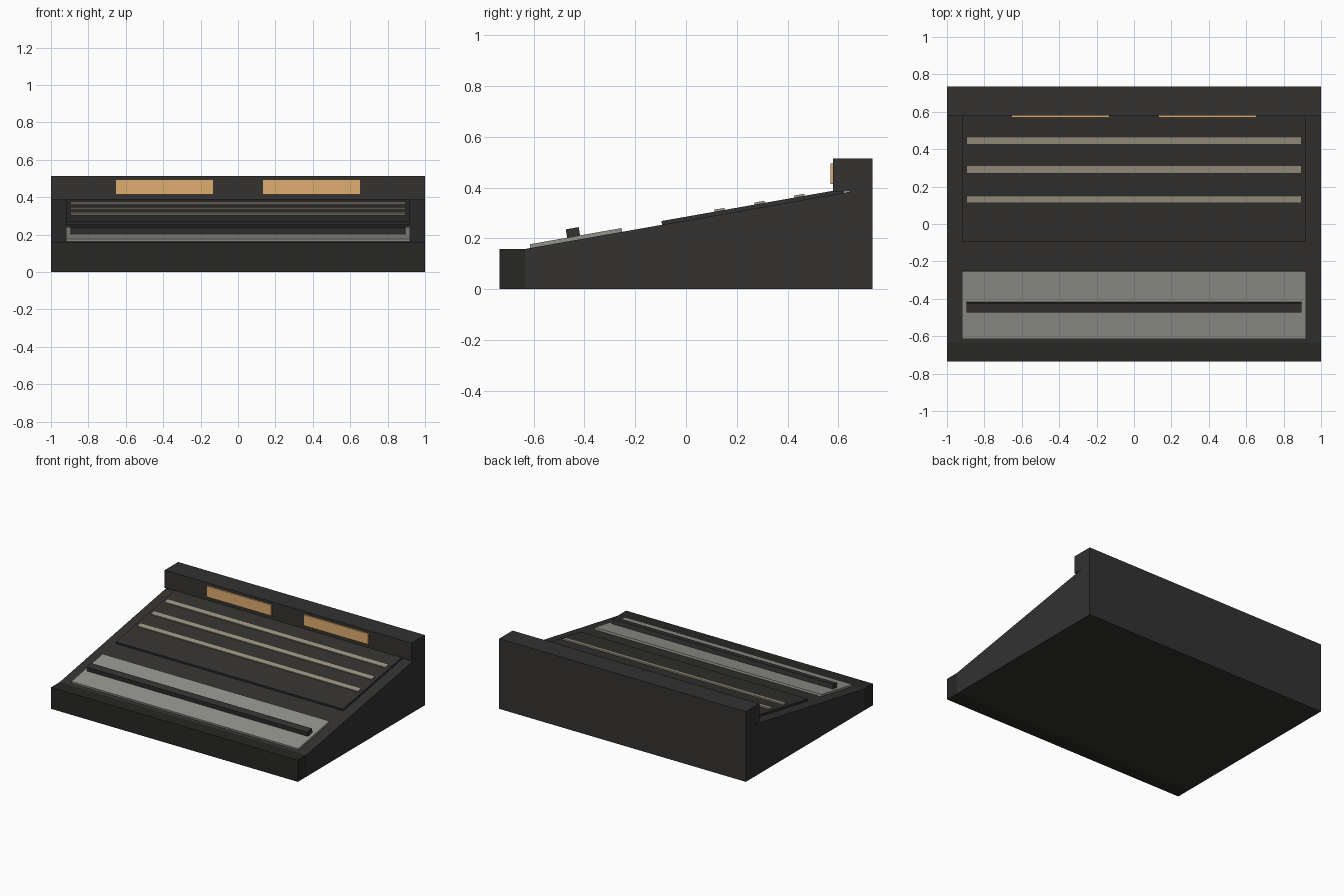
import bpy, bmesh, math
from mathutils import Matrix, Vector

if "Cube" in bpy.data.objects:
    bpy.data.objects.remove(bpy.data.objects["Cube"])

SLOPE = math.radians(10)
Y0, Z0 = -0.635, 0.158          # lower edge of the sloping deck


def material(name, rgb):
    m = bpy.data.materials.new(name)
    m.diffuse_color = (*rgb, 1)
    m.use_nodes = True
    m.node_tree.nodes["Principled BSDF"].inputs["Base Color"].default_value = m.diffuse_color
    return m


DARK = material("charcoal", (0.033, 0.032, 0.031))
BLACK = material("front_black", (0.020, 0.020, 0.018))
GREY = material("warm_grey", (0.29, 0.29, 0.26))
BEIGE = material("beige", (0.33, 0.30, 0.22))
AMBER = material("amber", (0.74, 0.42, 0.16))


def finish(name, bm, mat):
    bmesh.ops.recalc_face_normals(bm, faces=bm.faces)
    me = bpy.data.meshes.new(name)
    bm.to_mesh(me)
    bm.free()
    me.materials.append(mat)
    ob = bpy.data.objects.new(name, me)
    bpy.context.collection.objects.link(ob)
    return ob


def box(name, x, y, z, mat):
    bm = bmesh.new()
    bmesh.ops.create_cube(bm, size=1)
    for v in bm.verts:
        v.co = [r[0] + (c + 0.5) * (r[1] - r[0]) for c, r in zip(v.co, (x, y, z))]
    return finish(name, bm, mat)


def deck_box(name, half_x, y, h, mat):
    """Box lying on the slope: y = range of its top face, h = heights above the deck."""
    c = math.cos(SLOPE)
    s0, s1 = [(v - Y0 + h[1] * math.sin(SLOPE)) / c for v in y]
    ob = box(name, (-half_x, half_x), (s0, s1), h, mat)
    ob.data.transform(Matrix.Translation((0, Y0, Z0)) @ Matrix.Rotation(SLOPE, 4, 'X'))
    return ob


# wedge body
bm = bmesh.new()
top = Z0 + (0.735 - Y0) * math.tan(SLOPE)
profile = [(Y0, 0), (0.735, 0), (0.735, top), (Y0, Z0)]
face = bm.faces.new([bm.verts.new((-1, y, z)) for y, z in profile])
ext = bmesh.ops.extrude_face_region(bm, geom=[face])
bmesh.ops.translate(bm, vec=Vector((2, 0, 0)),
                    verts=[g for g in ext["geom"] if isinstance(g, bmesh.types.BMVert)])
finish("wedge_body", bm, DARK)

# front lip and rear upright housing
box("front_lip", (-1, 1), (-0.735, Y0), (0, Z0), BLACK)
box("rear_housing", (-1, 1), (0.58, 0.735), (0.384, 0.514), DARK)

# raised upper panel with three strips
deck_box("upper_panel", 0.92, (-0.097, 0.62), (-0.005, 0.015), DARK)
for i, y in enumerate((0.131, 0.289, 0.446)):
    deck_box(f"panel_strip_{i + 1}", 0.895, (y - 0.02, y + 0.02), (0.01, 0.023), BEIGE)

# lower pad with its raised bar
deck_box("lower_pad", 0.92, (-0.616, -0.254), (-0.005, 0.015), GREY)
deck_box("pad_bar", 0.895, (-0.474, -0.423), (0.012, 0.048), DARK)

# two lit display windows on the housing
for side, x in (("left", -0.393), ("right", 0.393)):
    box(f"{side}_display", (x - 0.263, x + 0.263), (0.57, 0.585), (0.415, 0.494), AMBER)
